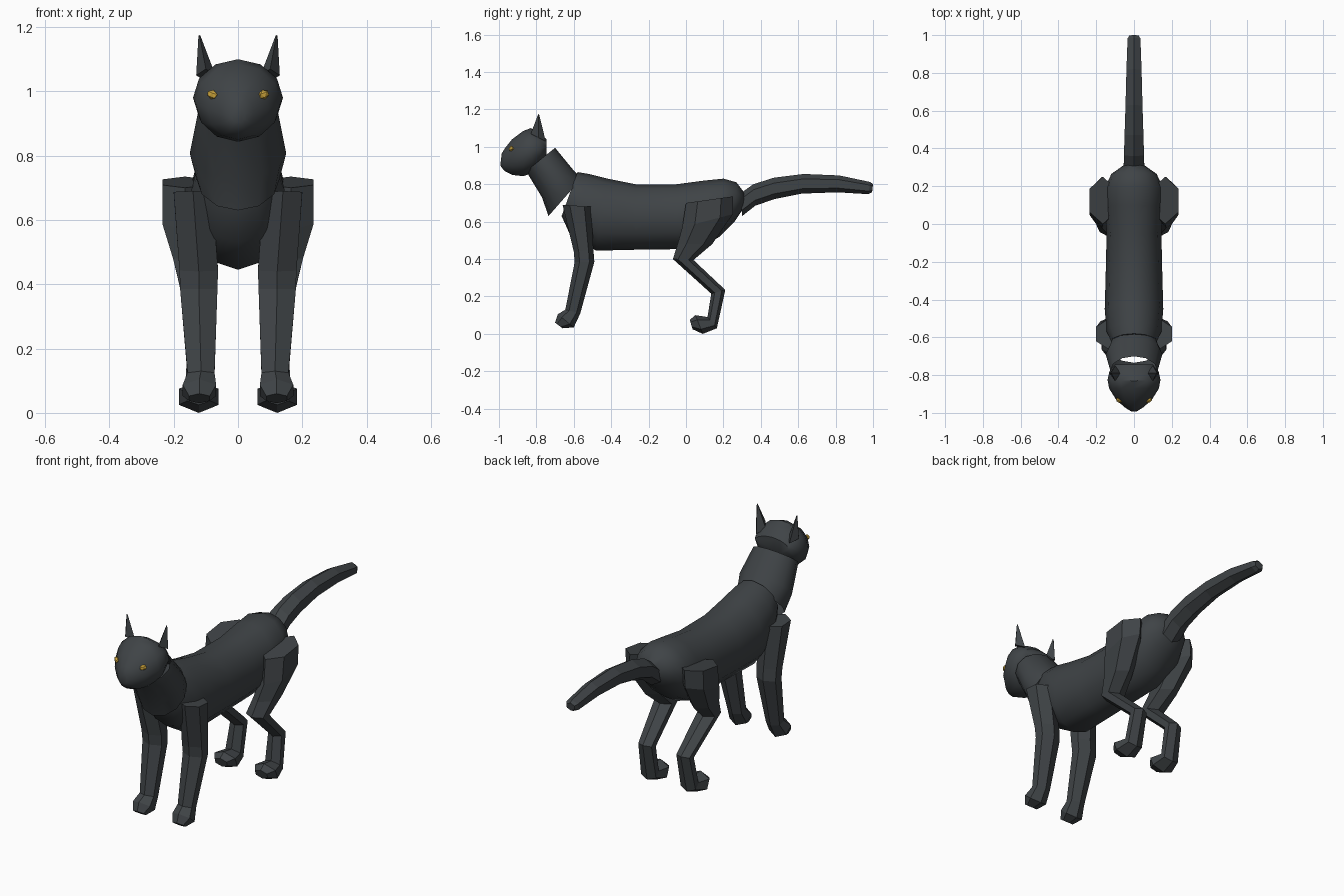
import bpy
import bmesh
from math import sin, cos, pi, radians
from mathutils import Vector

default_cube = bpy.data.objects.get("Cube")
if default_cube:
    bpy.data.objects.remove(default_cube, do_unlink=True)


def make_material(name, colour):
    material = bpy.data.materials.new(name)
    material.use_nodes = True
    material.diffuse_color = colour
    shader = material.node_tree.nodes["Principled BSDF"]
    shader.inputs["Base Color"].default_value = colour
    shader.inputs["Roughness"].default_value = 0.7
    return material


fur = make_material("charcoal fur", (0.05, 0.057, 0.062, 1))
gold = make_material("gold eye", (0.62, 0.38, 0.045, 1))


def finish(bm, name, material, smooth_angle=None):
    """Turn a bmesh into a named, shaded object."""
    bmesh.ops.recalc_face_normals(bm, faces=bm.faces)
    mesh = bpy.data.meshes.new(name)
    bm.to_mesh(mesh)
    bm.free()
    mesh.materials.append(material)
    obj = bpy.data.objects.new(name, mesh)
    bpy.context.collection.objects.link(obj)
    if smooth_angle:
        bpy.ops.object.select_all(action="DESELECT")
        obj.select_set(True)
        bpy.context.view_layer.objects.active = obj
        bpy.ops.object.shade_smooth_by_angle(angle=radians(smooth_angle))
    return obj


def loft(name, rows, sides, side=1, closed=True, smooth_angle=None):
    """Skin elliptical rings. Each row holds two opposite profile points
    (y, z, y, z), then the half width, then an optional centre x."""
    bm = bmesh.new()
    widest = max(sin(2 * pi * k / sides) for k in range(sides))
    rings = []
    for y_a, z_a, y_b, z_b, half_width, *centre_x in rows:
        start, end = Vector((0, y_a, z_a)), Vector((0, y_b, z_b))
        middle, arm = (start + end) / 2, (start - end) / 2
        middle.x = side * centre_x[0] if centre_x else 0
        across = Vector((half_width / widest, 0, 0))
        angles = [2 * pi * k / sides for k in range(sides)]
        rings.append([bm.verts.new(middle + arm * cos(a) + across * sin(a))
                      for a in angles])
    for ring, following in zip(rings, rings[1:]):
        for k in range(sides):
            n = (k + 1) % sides
            bm.faces.new((ring[k], ring[n], following[n], following[k]))
    if closed:
        bm.faces.new(rings[0])
        bm.faces.new(rings[-1])
    return finish(bm, name, fur, smooth_angle)


# Trunk, from chest to rump
loft("body", [
    (-.58, .865, -.665, .63, .12),
    (-.52, .855, -.62, .53, .145),
    (-.42, .83, -.48, .445, .155),
    (-.27, .80, -.27, .45, .15),
    (-.05, .80, -.05, .453, .145),
    (.10, .82, .08, .46, .155),
    (.20, .83, .18, .52, .155),
    (.27, .81, .26, .60, .12),
    (.315, .75, .30, .66, .06),
], 12, smooth_angle=45)

# Open collar-like neck overlapping the chest
loft("neck", [
    (-.56, .83, -.735, .63, .13),
    (-.61, .885, -.77, .73, .15),
    (-.70, .995, -.855, .87, .125),
], 12, closed=False, smooth_angle=45)

# Head, from muzzle to the flat back of the skull
loft("head", [
    (-.985, .965, -.993, .90, .02),
    (-.97, .99, -.97, .87, .05),
    (-.93, 1.04, -.93, .85, .095),
    (-.87, 1.085, -.87, .843, .132),
    (-.83, 1.10, -.82, .86, .14),
    (-.78, 1.075, -.78, .90, .13),
    (-.745, 1.04, -.745, .96, .10),
], 12, smooth_angle=45)

# Faceted tail with a gentle arch
loft("tail", [
    (.29, .75, .30, .63, .055),
    (.36, .80, .37, .685, .053),
    (.47, .835, .47, .72, .05),
    (.63, .855, .62, .75, .045),
    (.82, .847, .81, .757, .04),
    (.985, .812, .975, .747, .034),
    (1, .80, .995, .757, .024),
], 6)

front_leg = [
    (-.66, .69, -.505, .68, .06, .14),
    (-.60, .44, -.495, .45, .06, .122),
    (-.595, .385, -.49, .385, .058, .122),
    (-.645, .13, -.565, .11, .042, .115),
    (-.685, .105, -.60, .035, .052, .12),
    (-.70, .06, -.66, .03, .032, .12),
]
back_leg = [
    (0, .70, .25, .735, .07, .165),
    (-.02, .57, .25, .64, .065, .17),
    (-.045, .48, .14, .48, .054, .148),
    (-.07, .40, .04, .395, .052, .13),
    (.135, .215, .21, .235, .04, .115),
    (.115, .09, .165, .03, .045, .12),
    (.05, .10, .09, 0, .062, .122),
    (.02, .075, .035, .025, .036, .122),
]
ear = [
    (-.83, 1.07, -.75, 1.03, .03, .10),
    (-.79, 1.175, -.785, 1.172, .003, .12),
]

# Paired parts on both sides
for label, side in (("left", 1), ("right", -1)):
    loft(label + "_front_leg", front_leg, 6, side)
    loft(label + "_back_leg", back_leg, 6, side)
    loft(label + "_ear", ear, 4, side)

    # Small slanted eye set into the face
    bm = bmesh.new()
    bmesh.ops.create_icosphere(bm, subdivisions=1, radius=1)
    eye = finish(bm, label + "_eye", gold)
    eye.scale = (.02, .012, .015)
    eye.location = (side * .08, -.934, .99)
    eye.rotation_euler = (0, -side * radians(20), side * radians(35))
